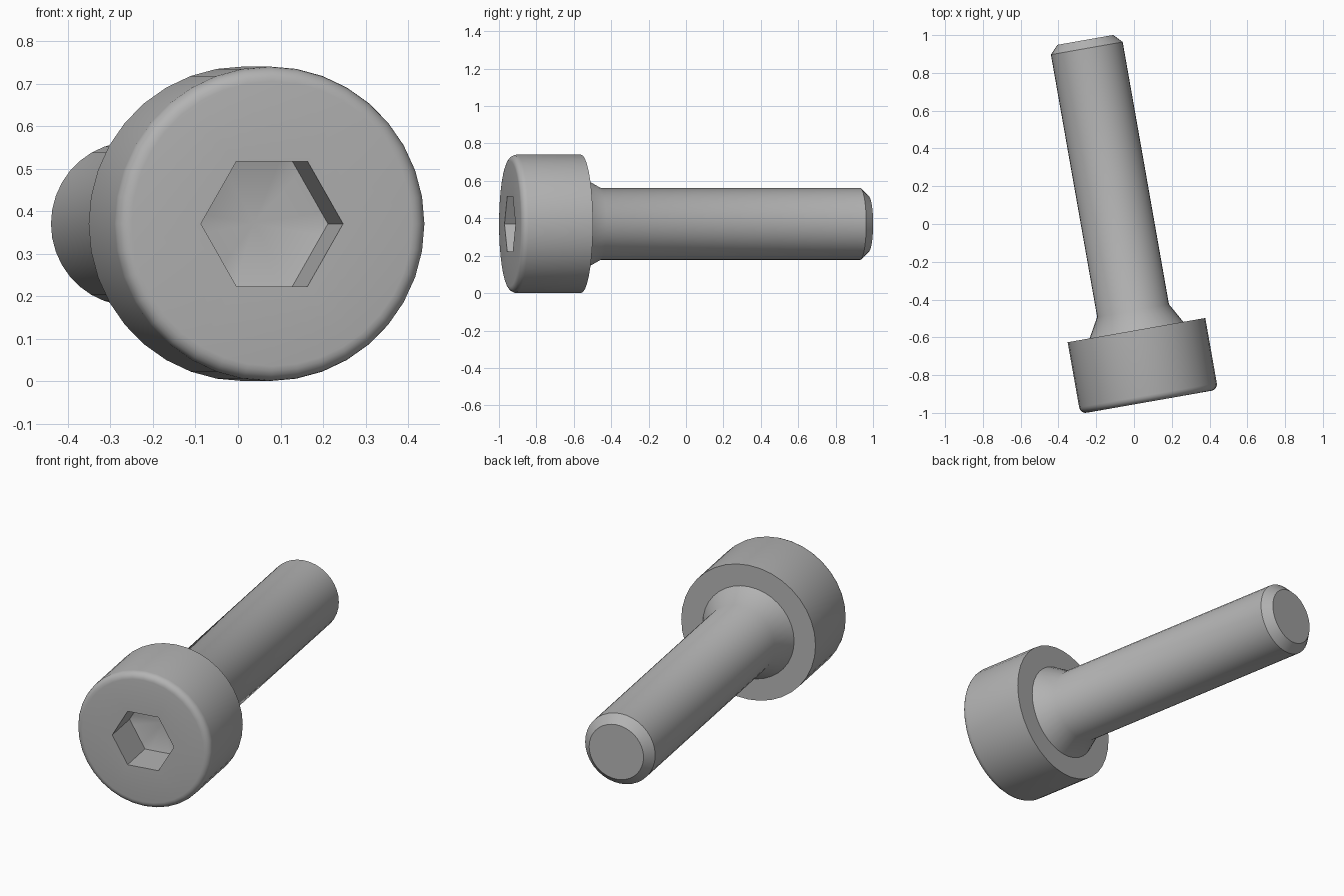
import bpy, bmesh
from math import sin, cos, pi, radians

if "Cube" in bpy.data.objects:
    bpy.data.objects.remove(bpy.data.objects["Cube"], do_unlink=True)

SEGMENTS = 36
HEAD_R, HEAD_LEN, ROUND = 0.37, 0.385, 0.035
SHAFT_R, LENGTH = 0.193, 1.945
HEX_FLAT, HEX_DEPTH = 0.147, 0.205

# Plain grey steel
steel = bpy.data.materials.new("grey_steel")
steel.use_nodes = True
colour = (0.45, 0.45, 0.45, 1)
steel.diffuse_color = colour
steel.node_tree.nodes["Principled BSDF"].inputs["Base Color"].default_value = colour


def ring(bm, depth, radius, hexagon=False):
    """Ring of points around the y axis; a hexagon takes radius as its half flat width."""
    points = []
    for i in range(SEGMENTS):
        a = 2 * pi * i / SEGMENTS
        r = radius / cos(a % (pi / 3) - pi / 6) if hexagon else radius
        points.append(bm.verts.new((r * cos(a), depth, r * sin(a))))
    return points


def skin(bm, rings):
    """Join each ring to the next with quads."""
    for a, b in zip(rings, rings[1:]):
        for i in range(SEGMENTS):
            j = (i + 1) % SEGMENTS
            bm.faces.new((a[i], a[j], b[j], b[i]))


bm = bmesh.new()

# Hexagonal socket, from its floor out to the head face
rings = [ring(bm, HEX_DEPTH, HEX_FLAT, True), ring(bm, 0, HEX_FLAT, True)]

# Head with a rounded front rim
for k in range(6):
    a = k / 5 * pi / 2
    rings.append(ring(bm, ROUND * (1 - cos(a)), HEAD_R - ROUND * (1 - sin(a))))
rings.append(ring(bm, HEAD_LEN, HEAD_R))

# Flared neck, shaft and chamfered tip
for depth, radius in ((HEAD_LEN, 0.252), (0.49, SHAFT_R),
                      (LENGTH - 0.045, SHAFT_R), (LENGTH, 0.15)):
    rings.append(ring(bm, depth, radius))
skin(bm, rings)
bm.faces.new(rings[-1])

# Shallow conical socket floor
apex = bm.verts.new((0, HEX_DEPTH + 0.04, 0))
floor = rings[0]
for i in range(SEGMENTS):
    bm.faces.new((floor[(i + 1) % SEGMENTS], floor[i], apex))

bmesh.ops.recalc_face_normals(bm, faces=bm.faces)
mesh = bpy.data.meshes.new("socket_head_screw")
bm.to_mesh(mesh)
bm.free()
mesh.materials.append(steel)

# Place the screw lying along y, turned slightly
screw = bpy.data.objects.new("socket_head_screw", mesh)
bpy.context.collection.objects.link(screw)
screw.location = (0.08, -0.941, HEAD_R)
screw.rotation_euler.z = radians(10)
bpy.ops.object.select_all(action="DESELECT")
screw.select_set(True)
bpy.context.view_layer.objects.active = screw
bpy.ops.object.shade_smooth_by_angle(angle=radians(35))
